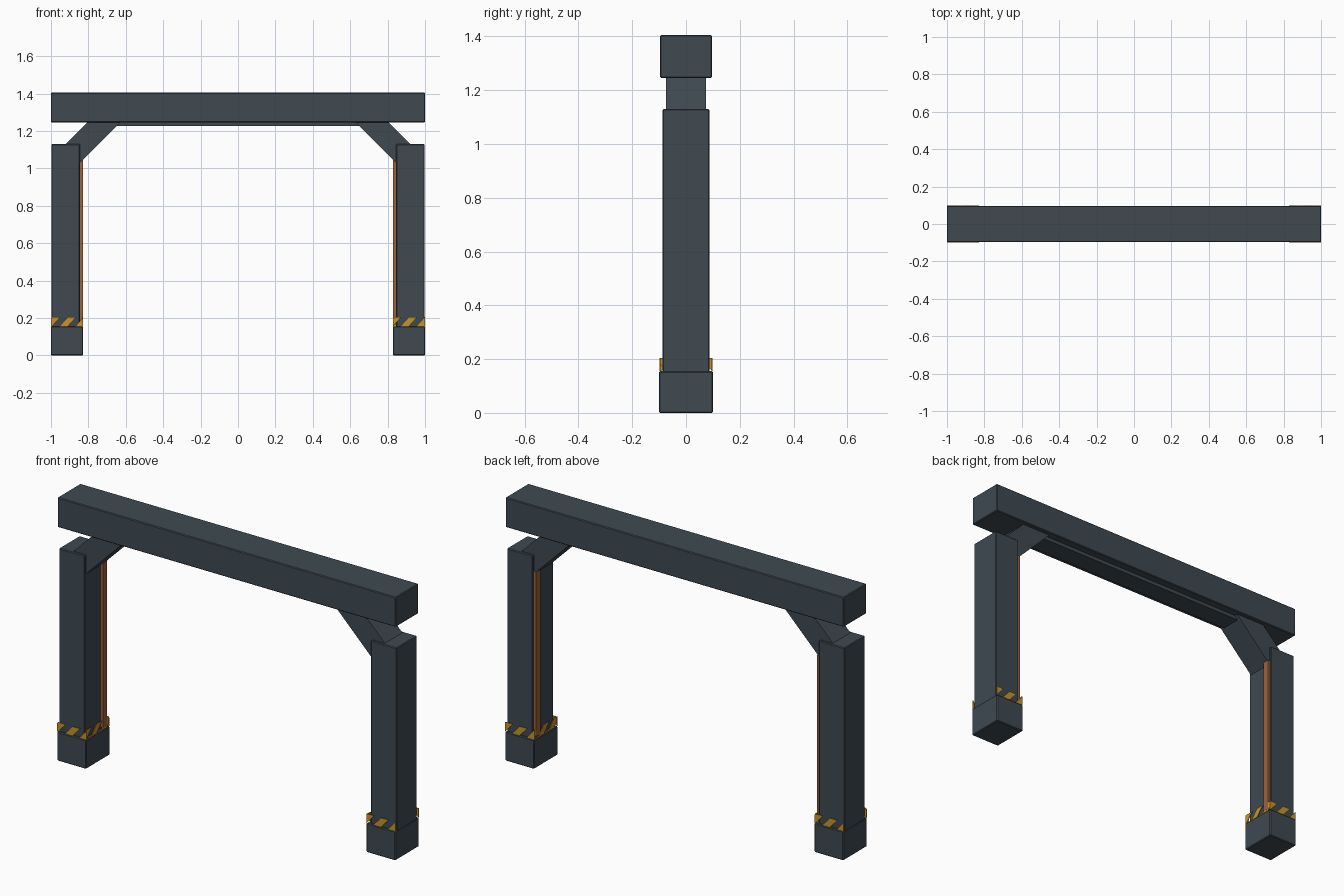
import bpy, bmesh
from mathutils import Vector

if "Cube" in bpy.data.objects:
    bpy.data.objects.remove(bpy.data.objects["Cube"])


def material(name, rgb):
    m = bpy.data.materials.new(name)
    m.diffuse_color = (*rgb, 1)
    m.use_nodes = True
    m.node_tree.nodes["Principled BSDF"].inputs["Base Color"].default_value = m.diffuse_color
    return m


slate = material("slate_metal", (0.050, 0.068, 0.083))
gold = material("hazard_gold", (0.56, 0.30, 0.022))
copper = material("copper_orange", (0.34, 0.125, 0.042))


def finish(bm, name, mat, bevel=0.0):
    bmesh.ops.recalc_face_normals(bm, faces=bm.faces)
    me = bpy.data.meshes.new(name)
    bm.to_mesh(me)
    bm.free()
    me.materials.append(mat)
    ob = bpy.data.objects.new(name, me)
    bpy.context.collection.objects.link(ob)
    if bevel:
        mod = ob.modifiers.new("edge_bevel", 'BEVEL')
        mod.width = bevel
        mod.segments = 1
    return ob


def box(name, lo, hi, mat, bevel=0.0):
    bm = bmesh.new()
    bmesh.ops.create_cube(bm, size=1)
    lo, hi = Vector(lo), Vector(hi)
    for v in bm.verts:
        v.co = (lo + hi) / 2 + v.co * (hi - lo)
    return finish(bm, name, mat, bevel)


def prism(bm, pts, depth):
    """Extrude a closed outline along a vector."""
    face = bm.faces.new([bm.verts.new(p) for p in pts])
    ext = bmesh.ops.extrude_face_region(bm, geom=[face], use_keep_orig=True)
    for g in ext["geom"]:
        if isinstance(g, bmesh.types.BMVert):
            g.co += Vector(depth)


Z0, Z1 = 0.155, 0.205      # hazard band heights


def hazard_band(name, origin, along, length, depth, phase):
    """Slanted plates, trimmed to the ends of the band."""
    bm = bmesh.new()
    o, a = Vector(origin), Vector(along)
    pitch, lean = 0.085, 0.045
    u = phase - 2 * pitch
    while u < length:
        corners = [(u, Z0), (u + lean, Z0), (u + 2 * lean, Z1), (u + lean, Z1)]
        if u + 2 * lean > 0.001:
            prism(bm, [o + a * s + Vector((0, 0, z)) for s, z in corners], depth)
        u += pitch
    for end, sign in ((0, -1), (length, 1)):
        geom = bm.verts[:] + bm.edges[:] + bm.faces[:]
        bmesh.ops.bisect_plane(bm, geom=geom, plane_co=o + a * end,
                               plane_no=a * sign, clear_outer=True)
        bmesh.ops.holes_fill(bm, edges=bm.edges[:], sides=0)
    return finish(bm, name, gold)


# Top beam and the shallow rail under it
box("top_beam", (-1, -0.097, 1.246), (1, 0.097, 1.405), slate, 0.004)
box("beam_under_rail", (-0.66, -0.055, 1.227), (0.66, 0.055, 1.25), slate)

for side, s in (("left", -1), ("right", 1)):
    def span(a, b):
        return min(a * s, b * s), max(a * s, b * s)

    # Foot block and pillar
    x0, x1 = span(0.828, 1.0)
    box(side + "_foot", (x0, -0.1, 0), (x1, 0.1, 0.155), slate, 0.004)
    p0, p1 = span(0.845, 0.998)
    box(side + "_pillar", (p0, -0.087, 0.15), (p1, 0.087, 1.13), slate, 0.004)

    # Copper strip on the inner face, towards the back
    c0, c1 = span(0.829, 0.848)
    box(side + "_copper_strip", (c0, 0.045, 0.165), (c1, 0.08, 1.045), copper)

    # Diagonal brace between pillar and beam
    bm = bmesh.new()
    outline = [(0.95, 1.10), (0.79, 1.26), (0.62, 1.255), (0.86, 1.015)]
    prism(bm, [(x * s, -0.074, z) for x, z in outline], (0, 0.148, 0))
    finish(bm, side + "_brace", slate)

    # Hazard stripes on front, back and inner face
    phase = 0.045 if s < 0 else 0.04
    hazard_band(side + "_front_stripes", (x0, -0.098, 0), (1, 0, 0), x1 - x0,
                (0, 0.004, 0), phase)
    hazard_band(side + "_back_stripes", (x1, 0.098, 0), (-1, 0, 0), x1 - x0,
                (0, -0.004, 0), phase)
    hazard_band(side + "_inner_stripes", (0.83 * s, 0.098 * s, 0), (0, -s, 0),
                0.196, (0.004 * s, 0, 0), phase)
